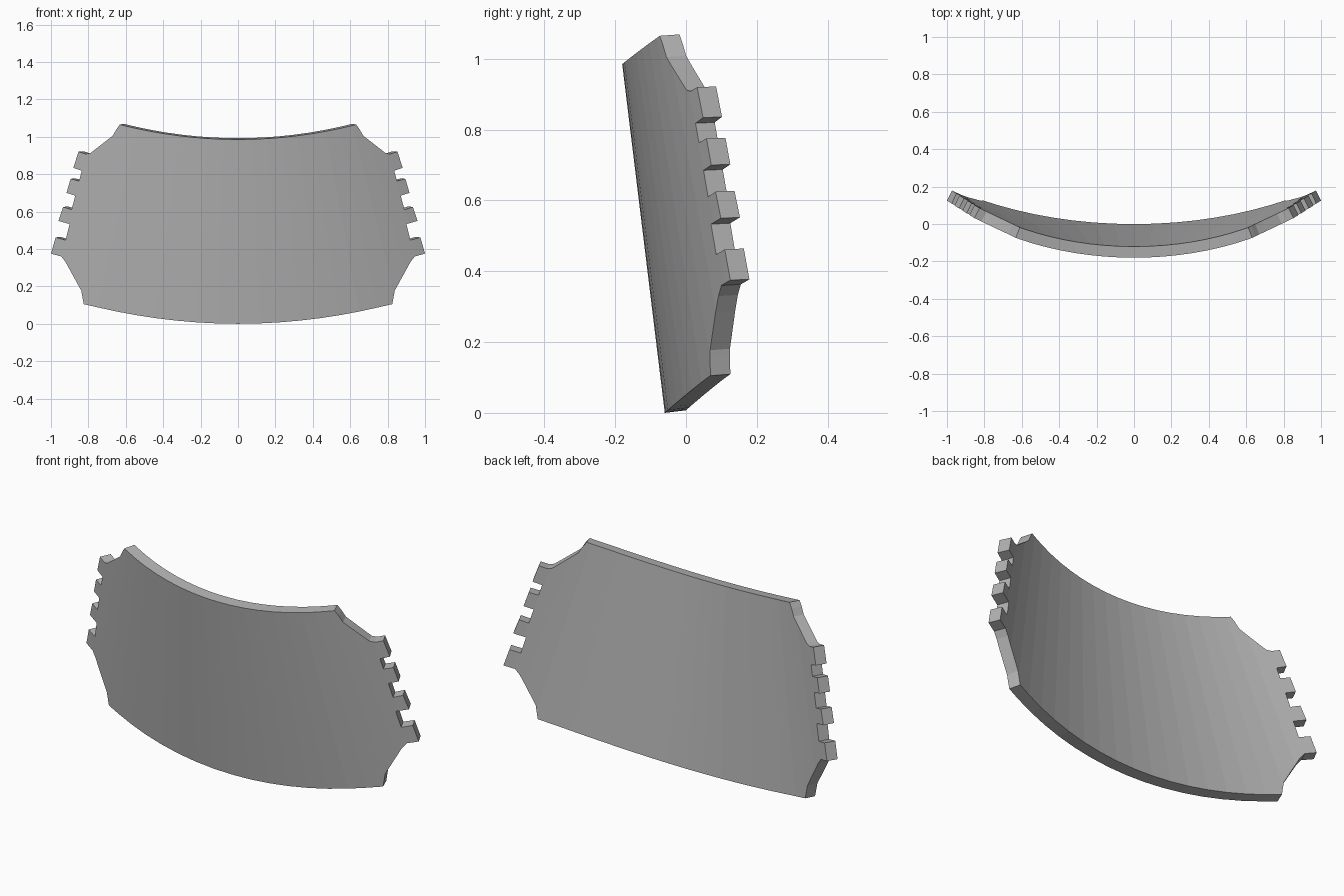
import bpy, bmesh, math
from mathutils import Vector

cube = bpy.data.objects.get("Cube")
if cube:
    bpy.data.objects.remove(cube)

THICK = 0.06
STEP = math.radians(2.5)


def radius(z):
    """Radius of the leaning cone at a height."""
    return 2.55 - 0.72 * z


def depth(x, z):
    """Front surface of the curved plate."""
    r = radius(z)
    return -0.06 - 0.122 * z + r - math.sqrt(r * r - x * x)


def normal(x, z):
    e = 0.001
    fx = (depth(x + e, z) - depth(x - e, z)) / (2 * e)
    fz = (depth(x, z + e) - depth(x, z - e)) / (2 * e)
    return Vector((-fx, 1, -fz)).normalized()


def curved_edge(z0, bow, x_end):
    """Points on a bowed edge, one per facet, from the centre outwards."""
    pts = []
    for k in range(20):
        z = z0
        for _ in range(12):
            x = radius(z) * math.sin(k * STEP)
            z = z0 + bow * x * x
        if x > x_end - 0.02:
            break
        pts.append((x, z))
    return pts


# Toothed side, bottom corner to top corner
side = [(0.825, 0.105), (0.838, 0.177), (0.922, 0.33), (0.945, 0.36),
        (1.0, 0.375), (0.975, 0.462), (0.922, 0.447), (0.90, 0.533),
        (0.96, 0.55), (0.935, 0.625), (0.89, 0.61), (0.87, 0.685),
        (0.917, 0.70), (0.895, 0.775), (0.85, 0.763), (0.835, 0.818),
        (0.88, 0.834), (0.853, 0.92), (0.815, 0.908), (0.79, 0.912),
        (0.67, 1.005), (0.65, 1.04), (0.632, 1.065)]
bottom = curved_edge(0.0, 0.156, 0.825)
top = curved_edge(0.985, 0.2, 0.632)
half = bottom + side + top[::-1]
outline = half + [(-x, z) for x, z in half[-2:0:-1]]

# Flat outline, cut into facets along lines through the cone apex
bm = bmesh.new()
bm.faces.new([bm.verts.new((x, 0, z)) for x, z in outline])
apex = Vector((0, 0, 2.55 / 0.72))
for k in range(-10, 11):
    line_normal = Vector((1, 0, 0.72 * math.sin(k * STEP)))
    bmesh.ops.bisect_plane(bm, geom=bm.verts[:] + bm.edges[:] + bm.faces[:],
                           dist=0.0005, plane_co=apex, plane_no=line_normal)

# Bend the plate and give it thickness
front = bm.verts[:]
for v in front:
    v.co.y = depth(v.co.x, v.co.z)
res = bmesh.ops.extrude_face_region(bm, geom=bm.faces[:], use_keep_orig=True)
for v in [g for g in res["geom"] if isinstance(g, bmesh.types.BMVert)]:
    v.co += THICK * normal(v.co.x, v.co.z)
bmesh.ops.recalc_face_normals(bm, faces=bm.faces[:])

mesh = bpy.data.meshes.new("curved_plate")
bm.to_mesh(mesh)
bm.free()
plate = bpy.data.objects.new("curved_plate", mesh)
bpy.context.collection.objects.link(plate)

# Plain grey
grey = bpy.data.materials.new("plain_grey")
grey.use_nodes = True
colour = (0.45, 0.45, 0.45, 1)
grey.diffuse_color = colour
grey.node_tree.nodes["Principled BSDF"].inputs["Base Color"].default_value = colour
mesh.materials.append(grey)
